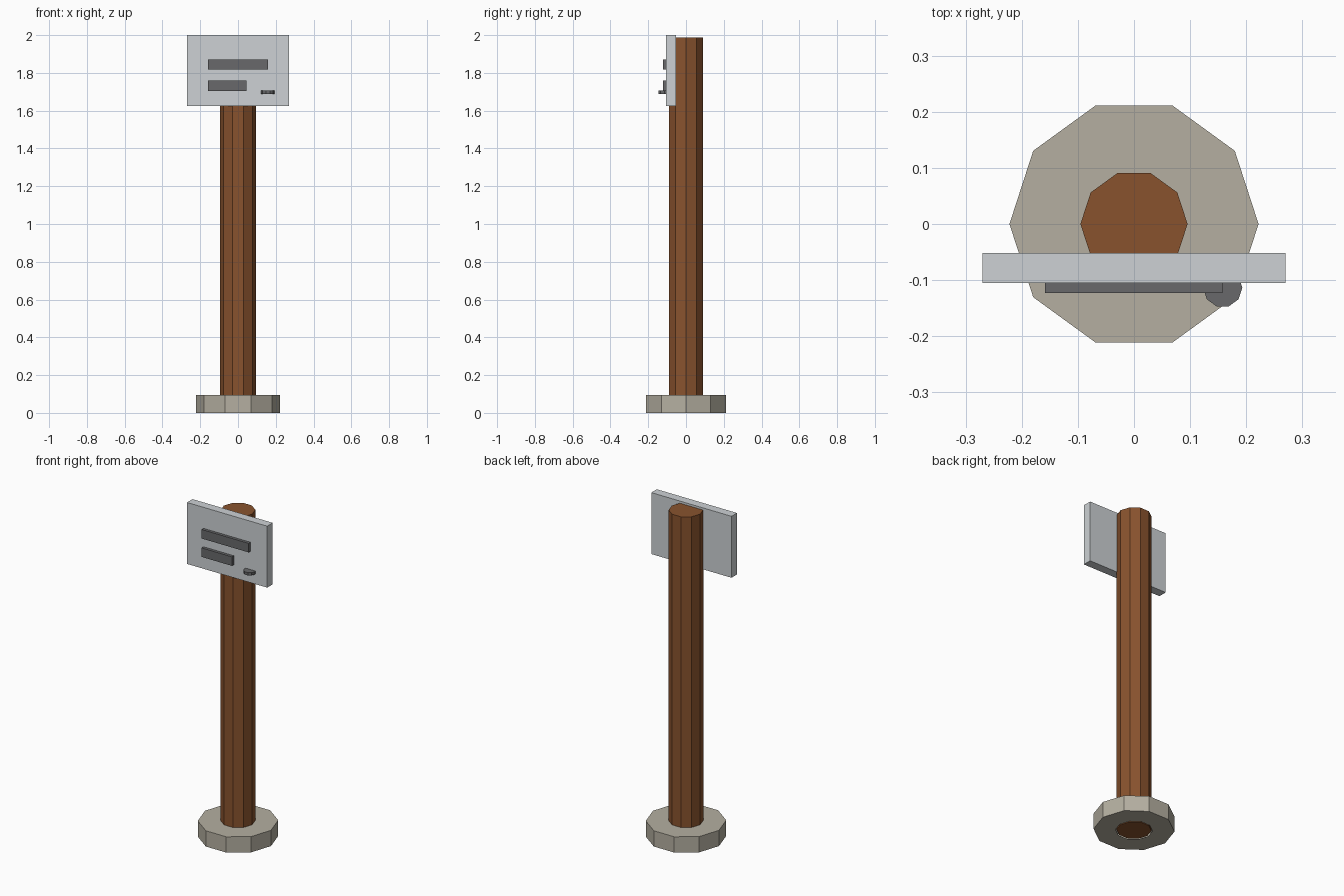
import bpy
import bmesh
import math

cube = bpy.data.objects.get("Cube")
if cube:
    bpy.data.objects.remove(cube, do_unlink=True)

SIDES = 10


def material(name, colour):
    mat = bpy.data.materials.new(name)
    mat.use_nodes = True
    rgba = (*colour, 1.0)
    mat.diffuse_color = rgba
    mat.node_tree.nodes["Principled BSDF"].inputs["Base Color"].default_value = rgba
    return mat


def finish(name, bm, mat):
    mesh = bpy.data.meshes.new(name)
    bm.to_mesh(mesh)
    bm.free()
    mesh.materials.append(mat)
    obj = bpy.data.objects.new(name, mesh)
    bpy.context.collection.objects.link(obj)
    return obj


def box(name, low, high, mat):
    bm = bmesh.new()
    bmesh.ops.create_cube(bm, size=1)
    for v in bm.verts:
        v.co = [(a + b) / 2 + c * (b - a) for a, b, c in zip(low, high, v.co)]
    return finish(name, bm, mat)


def prism(name, radius, low, high, mat, x=0, y=0, hole=0):
    """Upright ten-sided prism with a corner on +x; hole opens its underside."""
    bm = bmesh.new()
    ring = []
    for i in range(SIDES):
        a = math.tau * i / SIDES
        ring.append(bm.verts.new((x + radius * math.cos(a), y + radius * math.sin(a), low)))
    bottom = bm.faces.new(ring)
    top = bmesh.ops.extrude_face_region(bm, geom=[bottom], use_keep_orig=True)["geom"]
    for v in top:
        if isinstance(v, bmesh.types.BMVert):
            v.co.z = high
    bmesh.ops.recalc_face_normals(bm, faces=bm.faces)
    if hole:
        inset = (radius - hole) * math.cos(math.pi / SIDES)
        bmesh.ops.inset_region(bm, faces=[bottom], thickness=inset)
        bmesh.ops.delete(bm, geom=[bottom], context='FACES')
    return finish(name, bm, mat)


stone = material("warm grey stone", (0.46, 0.43, 0.355))
wood = material("brown wood", (0.25, 0.086, 0.027))
metal = material("pale grey metal", (0.61, 0.64, 0.66))
dark = material("dark grey", (0.138, 0.141, 0.145))

# Post standing in a footing
POST_RADIUS = 0.0955
prism("footing", 0.222, 0, 0.096, stone, hole=POST_RADIUS)
prism("post", POST_RADIUS, 0, 1.987, wood)

# Sign board fixed to the front of the post
FRONT = -0.105
box("sign_board", (-0.27, FRONT, 1.626), (0.27, -0.052, 2.0), metal)

# Raised bars on the board
for name, right, low in (("upper_bar", 0.158, 1.817), ("lower_bar", 0.045, 1.705)):
    box(name, (-0.159, -0.123, low), (right, FRONT + 0.005, low + 0.055), dark)

# Small disc set into the lower corner
prism("corner_disc", 0.035, 1.689, 1.706, dark, x=0.158, y=-0.1135)
